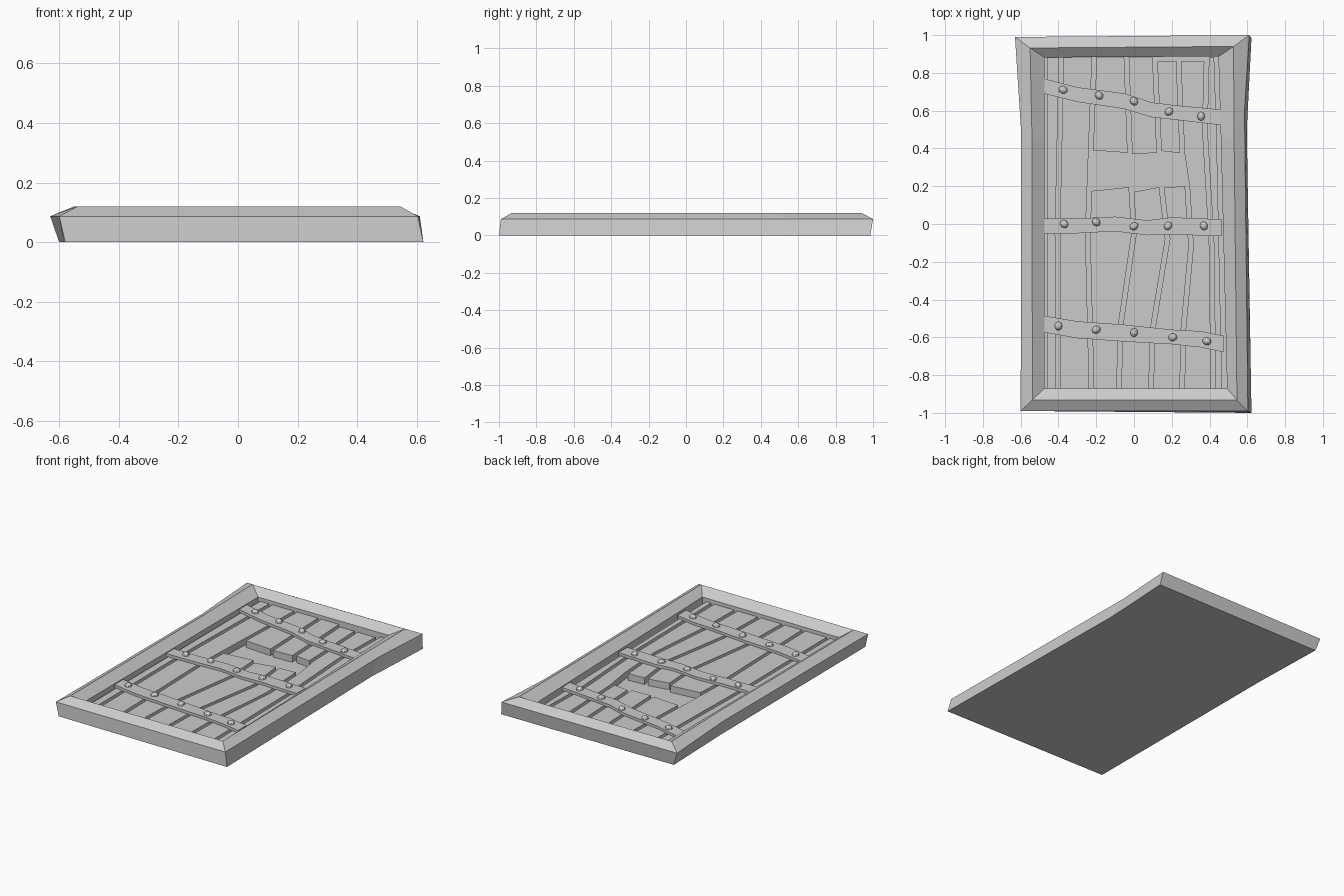
import bpy, bmesh, random
from mathutils import Matrix

if "Cube" in bpy.data.objects:
    bpy.data.objects.remove(bpy.data.objects["Cube"])
random.seed(4)

FLOOR, PLANK_Z, STRAP_Z = 0.012, 0.055, 0.072


def finish(name, bm):
    bmesh.ops.recalc_face_normals(bm, faces=bm.faces)
    me = bpy.data.meshes.new(name)
    bm.to_mesh(me)
    bm.free()
    ob = bpy.data.objects.new(name, me)
    bpy.context.collection.objects.link(ob)
    return ob


def ribbon(name, left, right, z0, z1):
    """Flat solid strip between two matching edge polylines."""
    bm = bmesh.new()
    rows = []
    for (lx, ly), (rx, ry) in zip(left, right):
        rows.append([bm.verts.new(p) for p in
                     ((lx, ly, z0), (lx, ly, z1), (rx, ry, z1), (rx, ry, z0))])
    for a, b in zip(rows, rows[1:]):
        for i in range(4):
            j = (i + 1) % 4
            bm.faces.new((a[i], a[j], b[j], b[i]))
    bm.faces.new(rows[0])
    bm.faces.new(rows[-1])
    return finish(name, bm)


# Frame: warped mitred ring with a ridge, closed underneath by a back panel
# Corner order: front left, front right, mid right, back right, back left, mid left
loops = [
    (0.0, [(-.58, -.99), (.622, -1), (.597, .5), (.622, .985), (-.6, .98), (-.585, .48)]),
    (0.087, [(-.6, -.99), (.603, -.99), (.585, .6), (.61, 1), (-.63, .99), (-.597, .48)]),
    (0.12, [(-.538, -.932), (.545, -.932), (.53, .45), (.527, .94), (-.55, .932), (-.54, .45)]),
    (0.078, [(-.475, -.87), (.493, -.87), (.46, .45), (.447, .887), (-.475, .882), (-.475, .45)]),
    (FLOOR, [(-.475, -.87), (.493, -.87), (.46, .45), (.447, .887), (-.475, .882), (-.475, .45)]),
]
bm = bmesh.new()
rings = [[bm.verts.new((x, y, z)) for x, y in pts] for z, pts in loops]
for a, b in zip(rings, rings[1:]):
    for i in range(6):
        j = (i + 1) % 6
        bm.faces.new((a[i], a[j], b[j], b[i]))
bm.faces.new(rings[0])
bm.faces.new(rings[-1])
finish("door_frame", bm)

# Plank seams: centre lines as (y, x)
seams = [
    [(-.87, -.472), (.885, -.472)],
    [(-.87, -.40), (-.05, -.405), (.885, -.385)],
    [(-.87, -.225), (-.05, -.245), (.885, -.21)],
    [(-.87, -.08), (-.53, -.07), (-.05, 0), (.2, -.015), (.38, -.022), (.885, -.04)],
    [(-.87, .09), (-.55, .10), (-.08, .178), (.2, .145), (.38, .133), (.885, .11)],
    [(-.87, .255), (-.55, .262), (-.12, .302), (.2, .282), (.38, .255), (.885, .235)],
    [(-.87, .42), (-.08, .41), (.5, .375), (.885, .385)],
    [(-.87, .478), (.45, .45), (.885, .436)],
]


def seam_x(line, y):
    for (y0, x0), (y1, x1) in zip(line, line[1:]):
        if y <= y1:
            break
    return x0 + (x1 - x0) * (y - y0) / (y1 - y0)


def plank(name, i, lo, hi):
    """Plank between seams i and i+1; lo and hi give (left, right) end heights."""
    a, b = seams[i], seams[i + 1]
    inner = sorted({y for y, _ in a + b if max(lo) + .02 < y < min(hi) - .02})
    sides = []
    for line, k, off in ((a, 0, .012), (b, 1, -.012)):
        sides.append([(seam_x(line, y) + off, y) for y in [lo[k]] + inner + [hi[k]]])
    ribbon(name, *sides, FLOOR - .003, PLANK_Z)


# Planks: those crossing the window opening are split in two
window = {2: ((.175, .195), (.39, .377)),
          3: ((.17, .195), (.37, .377)),
          4: ((.193, .2), (.387, .375))}
for i in range(7):
    top = .86 if i in (4, 5) else .884
    if i in window:
        below, above = window[i]
        plank(f"plank_{i}_lower", i, (-.87, -.87), below)
        plank(f"plank_{i}_upper", i, above, (top, top))
    else:
        plank(f"plank_{i}", i, (-.87, -.87), (top, top))

# Straps (centre line) and their nails
straps = {
    "top": ([(-.475, .73), (-.3, .685), (-.05, .65), (.09, .605), (.22, .59), (.457, .565)],
            [(-.375, .71), (-.185, .68), (0, .65), (.185, .595), (.355, .57)]),
    "middle": ([(-.475, -.01), (-.3, -.01), (-.1, 0), (.07, -.02), (.2, -.01), (.462, -.02)],
               [(-.37, 0), (-.2, .01), (0, -.012), (.18, -.01), (.37, -.01)]),
    "bottom": ([(-.475, -.53), (-.3, -.56), (-.06, -.577), (.2, -.598), (.35, -.61), (.475, -.635)],
               [(-.4, -.54), (-.2, -.56), (0, -.575), (.205, -.6), (.385, -.62)]),
}
for label, (path, nails) in straps.items():
    widths = [.038 + .008 * random.random() for _ in path]
    ribbon(f"{label}_strap", [(x, y + w) for (x, y), w in zip(path, widths)],
           [(x, y - w) for (x, y), w in zip(path, widths)], PLANK_Z - .003, STRAP_Z)
    for n, (x, y) in enumerate(nails):
        bm = bmesh.new()
        m = (Matrix.Translation((x, y, STRAP_Z)) @ Matrix.Rotation(random.random() * 3, 4, 'Z')
             @ Matrix.Diagonal((1.05, .9, .85, 1)))
        bmesh.ops.create_uvsphere(bm, u_segments=8, v_segments=6, radius=.023, matrix=m)
        finish(f"{label}_nail_{n}", bm)
